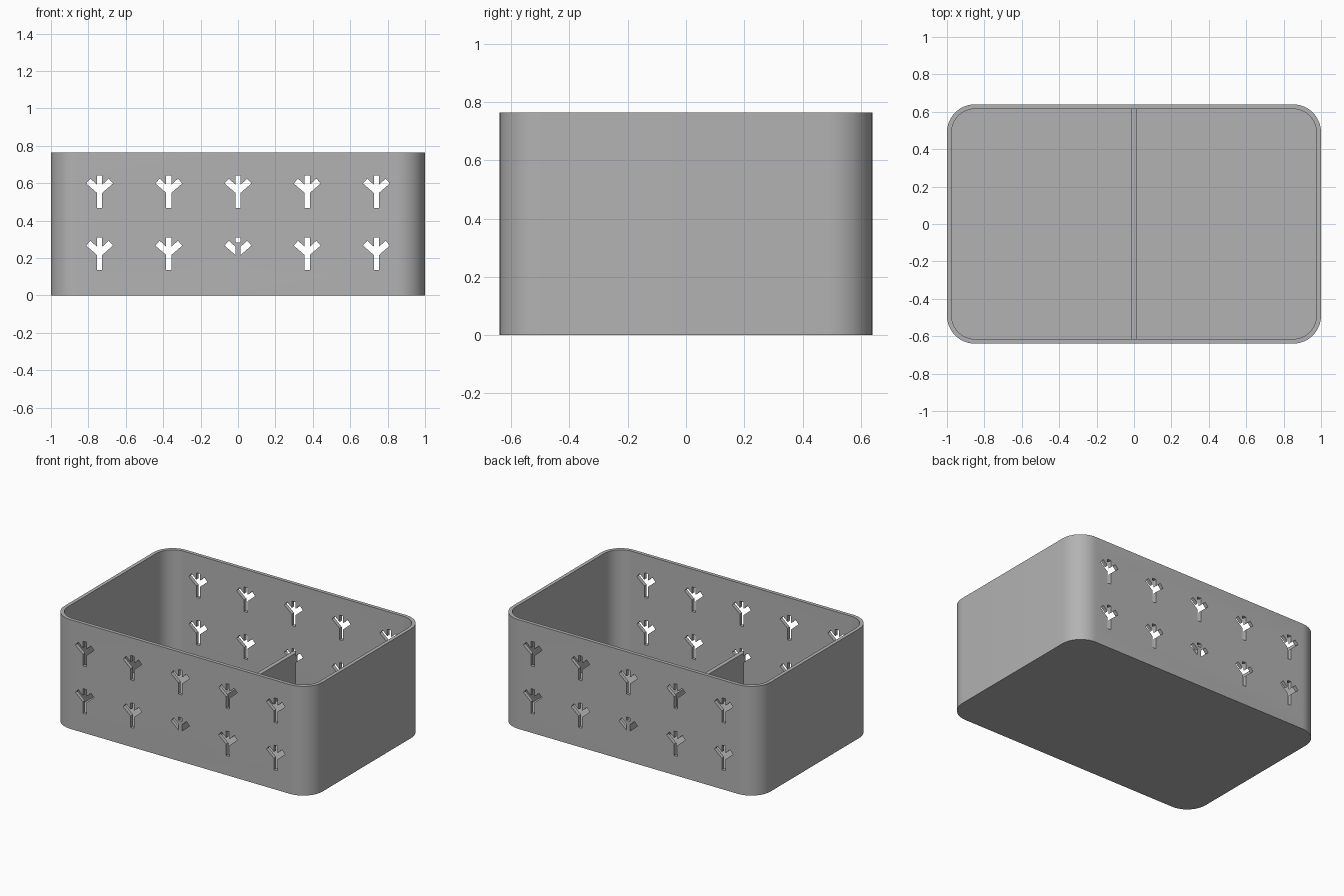
import bpy, bmesh
from math import sin, cos, pi, radians

if "Cube" in bpy.data.objects:
    bpy.data.objects.remove(bpy.data.objects["Cube"], do_unlink=True)

HX, HY, H = 1.0, 0.64, 0.765      # half width, half depth, height
WALL, RADIUS, STEPS = 0.025, 0.15, 12
DIVIDER_TOP, DIVIDER_HALF = 0.283, 0.0145

grey = bpy.data.materials.new("plain grey")
grey.use_nodes = True
COLOUR = (0.45, 0.45, 0.45, 1)
grey.diffuse_color = COLOUR
grey.node_tree.nodes["Principled BSDF"].inputs["Base Color"].default_value = COLOUR


def finish(name, bm):
    bmesh.ops.recalc_face_normals(bm, faces=bm.faces)
    mesh = bpy.data.meshes.new(name)
    bm.to_mesh(mesh)
    bm.free()
    mesh.materials.append(grey)
    obj = bpy.data.objects.new(name, mesh)
    bpy.context.collection.objects.link(obj)
    return obj


def box(name, x, y, z0, z1):
    bm = bmesh.new()
    bmesh.ops.create_cube(bm, size=1)
    for v in bm.verts:
        v.co = (v.co.x * 2 * x, v.co.y * 2 * y, z0 + (v.co.z + 0.5) * (z1 - z0))
    return finish(name, bm)


def rounded_loop(bm, inset, z):
    r = RADIUS - inset
    verts = []
    for q, (sx, sy) in enumerate([(1, 1), (-1, 1), (-1, -1), (1, -1)]):
        for i in range(STEPS + 1):
            a = (q + i / STEPS) * pi / 2
            verts.append(bm.verts.new((sx * (HX - RADIUS) + r * cos(a),
                                       sy * (HY - RADIUS) + r * sin(a), z)))
    return verts


def subtract(target, cutter):
    mod = target.modifiers.new("cut", "BOOLEAN")
    mod.operation, mod.solver, mod.object = "DIFFERENCE", "EXACT", cutter
    bpy.context.view_layer.objects.active = target
    bpy.ops.object.modifier_apply(modifier=mod.name)
    bpy.data.objects.remove(cutter, do_unlink=True)


# Tray: outer wall, rim, inner wall and floor as one skin
bm = bmesh.new()
loops = [rounded_loop(bm, 0, 0), rounded_loop(bm, 0, H),
         rounded_loop(bm, WALL, H), rounded_loop(bm, WALL, WALL)]
for a, b in zip(loops, loops[1:]):
    for i in range(len(a)):
        j = (i + 1) % len(a)
        bm.faces.new((a[i], a[j], b[j], b[i]))
bm.faces.new(loops[0])
bm.faces.new(loops[-1])
tray = finish("tray", bm)

# Branching cut-outs, two rows of five, running through front and back walls
half = [(0.014, -0.172), (0.014, -0.092), (0.072, -0.042),
        (0.049, -0.016), (0.014, -0.048), (0.014, 0)]
outline = half + [(-x, z) for x, z in reversed(half)]
bm = bmesh.new()
for top in (0.64, 0.308):
    for col in range(-2, 3):
        face = bm.faces.new([bm.verts.new((col * 0.37 + x, -0.8, top + z)) for x, z in outline])
        new = bmesh.ops.extrude_face_region(bm, geom=[face])["geom"]
        bmesh.ops.translate(bm, vec=(0, 1.6, 0),
                            verts=[g for g in new if isinstance(g, bmesh.types.BMVert)])
cutter = finish("branch_cutter", bm)

# The wall stays solid where the divider meets it
subtract(cutter, box("divider_keepout", DIVIDER_HALF, 1, -0.1, DIVIDER_TOP))
subtract(tray, cutter)

# Low divider across the middle
divider = box("divider", DIVIDER_HALF, HY - WALL, WALL, DIVIDER_TOP)

bpy.ops.object.select_all(action="DESELECT")
tray.select_set(True)
bpy.context.view_layer.objects.active = tray
bpy.ops.object.shade_smooth_by_angle(angle=radians(30))
